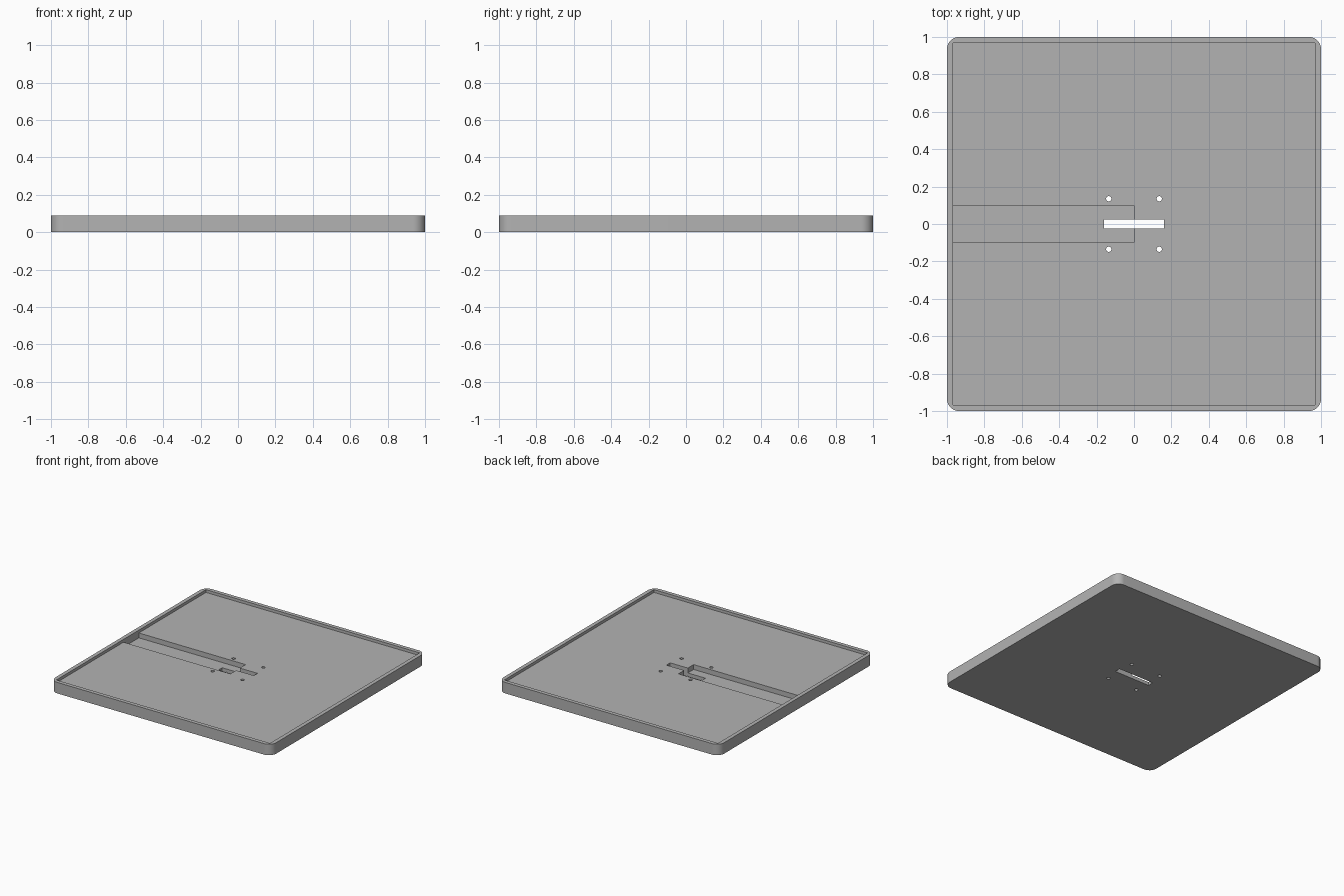
import bpy, bmesh, math

cube = bpy.data.objects.get("Cube")
if cube:
    bpy.data.objects.remove(cube, do_unlink=True)

HEIGHT, FLOOR, CHANNEL = 0.09, 0.067, 0.027

grey = bpy.data.materials.new("plain_grey")
grey.use_nodes = True
colour = (0.45, 0.45, 0.45, 1)
grey.diffuse_color = colour
grey.node_tree.nodes["Principled BSDF"].inputs["Base Color"].default_value = colour


def prism(name, points, z0, z1):
    """Extrude a flat outline between two heights."""
    bm = bmesh.new()
    base = bm.faces.new([bm.verts.new((x, y, z0)) for x, y in points])
    top = bmesh.ops.extrude_face_region(bm, geom=[base])["geom"]
    bmesh.ops.translate(bm, vec=(0, 0, z1 - z0),
                        verts=[v for v in top if isinstance(v, bmesh.types.BMVert)])
    bmesh.ops.recalc_face_normals(bm, faces=bm.faces)
    mesh = bpy.data.meshes.new(name)
    bm.to_mesh(mesh)
    bm.free()
    mesh.materials.append(grey)
    obj = bpy.data.objects.new(name, mesh)
    bpy.context.collection.objects.link(obj)
    return obj


def rect(x0, x1, y0, y1):
    return [(x0, y0), (x1, y0), (x1, y1), (x0, y1)]


def circle(cx, cy, r, steps=24):
    return [(cx + r * math.cos(math.tau * i / steps),
             cy + r * math.sin(math.tau * i / steps)) for i in range(steps)]


def rounded_square(half, r, steps=12):
    points = []
    for q, (sx, sy) in enumerate([(1, 1), (-1, 1), (-1, -1), (1, -1)]):
        for i in range(steps + 1):
            a = math.pi / 2 * (q + i / steps)
            points.append((sx * (half - r) + r * math.cos(a),
                           sy * (half - r) + r * math.sin(a)))
    return points


# Tray body with rounded corners
tray = prism("tray", rounded_square(1, 0.065), 0, HEIGHT)

# Shallow recess, cable channel, central slot and screw holes
inner = 0.968
cutters = [
    prism("recess_cutter", rect(-inner, inner, -inner, inner), FLOOR, 0.2),
    prism("channel_cutter", rect(-inner, 0, -0.099, 0.099), CHANNEL, 0.2),
    prism("slot_cutter", rect(-0.16, 0.16, -0.024, 0.024), -0.1, 0.2),
]
for x in (-0.135, 0.135):
    for y in (-0.135, 0.135):
        cutters.append(prism("screw_hole_cutter", circle(x, y, 0.014), -0.1, 0.2))

bpy.context.view_layer.objects.active = tray
tray.select_set(True)
for cutter in cutters:
    mod = tray.modifiers.new("cut", "BOOLEAN")
    mod.operation = "DIFFERENCE"
    mod.solver = "EXACT"
    mod.object = cutter
    bpy.ops.object.modifier_apply(modifier=mod.name)
    bpy.data.objects.remove(cutter, do_unlink=True)

# Smooth the rounded corners and hole walls only
bpy.ops.object.select_all(action="DESELECT")
tray.select_set(True)
bpy.ops.object.shade_smooth_by_angle(angle=math.radians(30))
